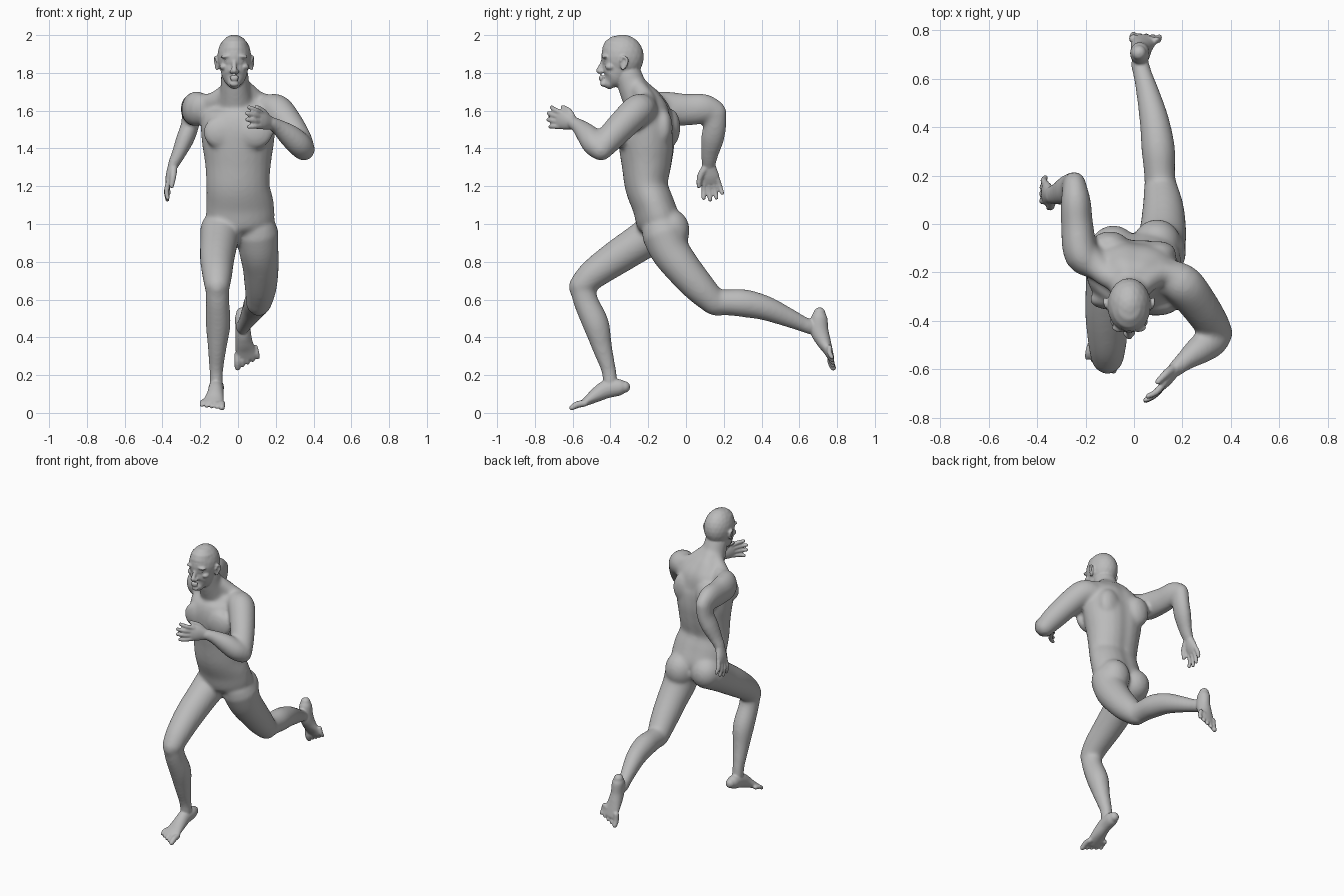
import bpy, bmesh, math
from mathutils import Vector, Matrix

if "Cube" in bpy.data.objects:
    bpy.data.objects.remove(bpy.data.objects["Cube"])

grey = bpy.data.materials.new("plain grey")
grey.use_nodes = True
grey.diffuse_color = (0.5, 0.5, 0.5, 1)
grey.node_tree.nodes["Principled BSDF"].inputs["Base Color"].default_value = (0.5, 0.5, 0.5, 1)

SIDES, STEPS = 24, 5
X_AXIS = Vector((1, 0, 0))


def spline(rows):
    """Smooth curve through rows of numbers, with all columns blended alike."""
    rows = [Vector(r) for r in rows]
    out = []
    for i in range(len(rows) - 1):
        p, q = rows[i], rows[i + 1]
        before, after = rows[max(i - 1, 0)], rows[min(i + 2, len(rows) - 1)]
        for s in range(STEPS):
            t = s / STEPS
            out.append(0.5 * (2 * p + (q - before) * t
                              + (2 * before - 5 * p + 4 * q - after) * t * t
                              + (3 * p - before - 3 * q + after) * t ** 3))
    return out + [rows[-1]]


def loft(bm, rows, flat=1.0, ref=X_AXIS, ref_end=None, groove=0.0, frame=None):
    """Closed tube with round ends; rows are x, y, z, radius or x, y, z, width, depth."""
    rows = [r if len(r) == 5 else (*r[:3], r[3] * flat, r[3]) for r in rows]
    path = spline(rows)
    points = [Vector(p[:3]) for p in path]
    if frame:
        points = [frame @ p for p in points]
        ref = frame.to_3x3() @ ref
    ref_end = ref_end or ref
    last = len(points) - 1
    rings = []

    def add_ring(i, grow=1.0, push=0.0):
        tangent = (points[min(i + 1, last)] - points[max(i - 1, 0)]).normalized()
        side = ref.lerp(ref_end, i / last)
        side = (side - tangent * side.dot(tangent)).normalized()
        depth = tangent.cross(side)
        width_r, depth_r = path[i][3], path[i][4]
        centre = points[i] + tangent * push * min(width_r, depth_r)
        ring = []
        for k in range(SIDES):
            a = math.tau * k / SIDES
            dent = 1 - groove * math.exp(-((a - math.pi / 2) / 0.25) ** 2)
            ring.append(bm.verts.new(centre + grow * (side * width_r * math.cos(a)
                                                      + depth * depth_r * dent * math.sin(a))))
        rings.append(ring)

    caps = [math.radians(d) for d in (80, 55, 28)]
    for c in caps:
        add_ring(0, math.cos(c), -math.sin(c))
    for i in range(last + 1):
        add_ring(i)
    for c in reversed(caps):
        add_ring(last, math.cos(c), math.sin(c))
    for low, high in zip(rings, rings[1:]):
        for k in range(SIDES):
            n = (k + 1) % SIDES
            bm.faces.new((low[k], low[n], high[n], high[k]))
    bm.faces.new(rings[0][::-1])
    bm.faces.new(rings[-1])


def blob(bm, centre, radii, turn=0.0, axis='Y'):
    m = Matrix.Translation(centre) @ Matrix.Rotation(turn, 4, axis) @ Matrix.Diagonal((*radii, 1))
    bmesh.ops.create_icosphere(bm, subdivisions=3, radius=1, matrix=m)


def fuse(bm, name, voxel, smoothing):
    """Merge overlapping parts into one smooth skin."""
    bmesh.ops.recalc_face_normals(bm, faces=bm.faces)
    mesh = bpy.data.meshes.new(name)
    bm.to_mesh(mesh)
    bm.free()
    ob = bpy.data.objects.new(name, mesh)
    bpy.context.collection.objects.link(ob)
    remesh = ob.modifiers.new("skin", 'REMESH')
    remesh.mode = 'VOXEL'
    remesh.voxel_size = voxel
    remesh.use_smooth_shade = True
    smooth = ob.modifiers.new("soften", 'SMOOTH')
    smooth.factor = 0.5
    smooth.iterations = smoothing
    bpy.context.view_layer.update()
    done = bpy.data.meshes.new_from_object(ob.evaluated_get(bpy.context.evaluated_depsgraph_get()))
    ob.modifiers.clear()
    ob.data = done
    return ob


def limb_frame(origin, forward, thumb, sign):
    """Axes: x to the thumb or big toe, y to the tips, z out of the back or instep."""
    f = Vector(forward).normalized()
    l = Vector(thumb)
    l = (l - f * l.dot(f)).normalized()
    u = l.cross(f) * sign
    return Matrix.Translation(origin) @ Matrix((l, f, u)).transposed().to_4x4()


def hand(bm, frame):
    loft(bm, [(0, -.03, 0, .032, .026), (0, .02, 0, .04, .025), (0, .06, 0, .048, .023),
              (0, .09, 0, .047, .017)], frame=frame)
    for i, length in enumerate((.085, .098, .092, .07)):
        base, tip = .036 - .024 * i, .05 - .034 * i
        mid = (base + tip) / 2
        loft(bm, [(base, .08, 0, .014), (mid, .09 + length / 2, -.002, .0135),
                  (tip, .085 + length, -.018, .011)], frame=frame)
    loft(bm, [(.02, .01, -.008, .02), (.052, .05, -.016, .017), (.066, .1, -.022, .012)], frame=frame)


def foot(bm, frame):
    loft(bm, [(0, -.062, -.055, .031, .032), (0, -.035, -.05, .039, .044),
              (0, .03, -.043, .04, .048), (0, .09, -.058, .045, .039),
              (-.005, .14, -.075, .053, .026), (-.01, .18, -.086, .055, .017)], frame=frame)
    for i in range(5):
        r = .018 if i == 0 else .0135
        l = .038 - .024 * i
        loft(bm, [(l, .16 - .008 * i, -.086, r), (l * 1.1, .2 - .01 * i, -.083, r),
                  (l * 1.15, .232 - .012 * i, -.092, r * .85)], frame=frame)


body = bmesh.new()

# Torso, twisted between hips and shoulders, with a groove along the spine
loft(body, [(.02, -.125, .94, .11, .06), (.015, -.14, 1.0, .175, .115), (.01, -.17, 1.1, .18, .115),
            (0, -.205, 1.2, .168, .118), (0, -.205, 1.32, .175, .138), (0, -.205, 1.42, .19, .152),
            (0, -.21, 1.52, .198, .152), (0, -.2, 1.6, .185, .125), (-.005, -.21, 1.66, .13, .085),
            (-.01, -.23, 1.7, .08, .06)],
     ref=Vector((1, .12, 0)), ref_end=Vector((1, -.2, 0)), groove=.1)
# Neck and the slopes down to the shoulders
loft(body, [(-.018, -.31, 1.8, .072), (-.015, -.28, 1.72, .078), (-.01, -.235, 1.64, .095)])
for x, y in ((.17, -.22), (-.19, -.14)):
    loft(body, [(x * .2, -.25, 1.72, .045), (x * .6, -.21, 1.655, .05), (x, y, 1.625, .06)],
         ref=Vector((0, 1, 0)))
# Chest, shoulder blades and seat
for s in (1, -1):
    blob(body, (s * .09, -.325 - s * .012, 1.485), (.095, .042, .088))
    blob(body, (s * .1, -.1 - s * .02, 1.51), (.075, .05, .1))
blob(body, (.095, -.08, .965), (.1, .1, .115))
blob(body, (-.085, -.105, .98), (.1, .1, .105))

# Left arm, swung forward and folded
loft(body, [(.14, -.22, 1.6, .075), (.2, -.25, 1.605, .085), (.265, -.33, 1.53, .08),
            (.32, -.41, 1.445, .072), (.348, -.45, 1.395, .061)])
loft(body, [(.348, -.45, 1.395, .061), (.32, -.485, 1.425, .066), (.27, -.52, 1.47, .06),
            (.21, -.565, 1.515, .042), (.17, -.6, 1.535, .034)])
# Right arm, swung back
loft(body, [(-.14, -.16, 1.6, .075), (-.215, -.13, 1.61, .092), (-.235, 0, 1.605, .085),
            (-.24, .09, 1.61, .08), (-.245, .15, 1.595, .066)], flat=.78)
loft(body, [(-.245, .15, 1.595, .066), (-.255, .152, 1.52, .062), (-.28, .14, 1.45, .062),
            (-.315, .125, 1.37, .048), (-.345, .12, 1.31, .038)], flat=.78)
# Right leg, striding forward
loft(body, [(-.09, -.14, .97, .11), (-.1, -.24, .905, .1), (-.11, -.37, .82, .092),
            (-.11, -.49, .735, .08), (-.11, -.55, .675, .069)])
loft(body, [(-.11, -.55, .675, .067), (-.108, -.53, .59, .066), (-.105, -.477, .47, .07),
            (-.11, -.445, .35, .054), (-.115, -.41, .23, .04), (-.115, -.4, .16, .04)], flat=.94)
# Left leg, trailing behind
loft(body, [(.1, -.12, .95, .115), (.11, -.085, .86, .105), (.12, -.02, .77, .096),
            (.12, .07, .665, .085), (.11, .15, .585, .07)])
loft(body, [(.11, .15, .585, .069), (.105, .22, .585, .069), (.1, .31, .58, .074),
            (.085, .42, .555, .066), (.06, .53, .51, .053), (.035, .62, .47, .042),
            (.025, .66, .455, .042)], flat=.94)
# Kneecaps
blob(body, (-.11, -.587, .665), (.042, .034, .05))
blob(body, (.11, .17, .545), (.042, .04, .034))

base = fuse(body, "body_base", .011, 10)
skin = bmesh.new()
skin.from_mesh(base.data)
bpy.data.objects.remove(base)

# Hands and feet
hand(skin, limb_frame((.17, -.6, 1.535), (-.6, -.77, .2), (-.05, 0, 1), 1))
hand(skin, limb_frame((-.345, .12, 1.31), (-.25, .13, -.95), (0, -1, 0), -1))
foot(skin, limb_frame((-.115, -.4, .175), (-.06, -.97, -.25), (1, 0, 0), -1))
foot(skin, limb_frame((.025, .66, .46), (.07, .12, -.98), (-1, 0, 0), 1))

# Skull and face
MID = -.02
blob(skin, (MID, -.336, 1.885), (.09, .113, .118))
loft(skin, [(MID, -.405, 1.748, .036, .034), (MID, -.385, 1.77, .058, .062),
            (MID, -.37, 1.8, .069, .078), (MID, -.355, 1.84, .077, .087),
            (MID, -.35, 1.87, .081, .086), (MID, -.345, 1.92, .08, .1)])
loft(skin, [(MID, -.436, 1.872, .011), (MID, -.448, 1.84, .012), (MID, -.461, 1.812, .016)])
blob(skin, (MID, -.437, 1.742), (.026, .018, .016))
for z, w in ((1.779, .027), (1.766, .023)):
    blob(skin, (MID, -.447, z), (w, .015, .0065))
for s in (1, -1):
    blob(skin, (MID + s * .014, -.45, 1.806), (.012, .014, .01))
    blob(skin, (MID + s * .037, -.427, 1.888), (.035, .02, .011), s * .12)
    blob(skin, (MID + s * .054, -.4, 1.832), (.024, .028, .018))
    # Ears: a thin shell with a raised rim
    ear = MID + s * .088
    blob(skin, (ear, -.33, 1.85), (.009, .019, .033), -.15, 'X')
    loft(skin, [(ear + s * .004, -.345, 1.862, .007), (ear + s * .011, -.335, 1.884, .007),
                (ear + s * .013, -.312, 1.874, .007), (ear + s * .01, -.316, 1.842, .007),
                (ear + s * .004, -.335, 1.82, .008)])

figure = fuse(skin, "body", .006, 4)
figure.data.materials.clear()
figure.data.materials.append(grey)

# Eyes
for s, name in ((1, "left_eye"), (-1, "right_eye")):
    bm = bmesh.new()
    blob(bm, (MID + s * .036, -.419, 1.864), (.018, .015, .009))
    mesh = bpy.data.meshes.new(name)
    bm.to_mesh(mesh)
    bm.free()
    mesh.shade_smooth()
    mesh.materials.append(grey)
    bpy.context.collection.objects.link(bpy.data.objects.new(name, mesh))
